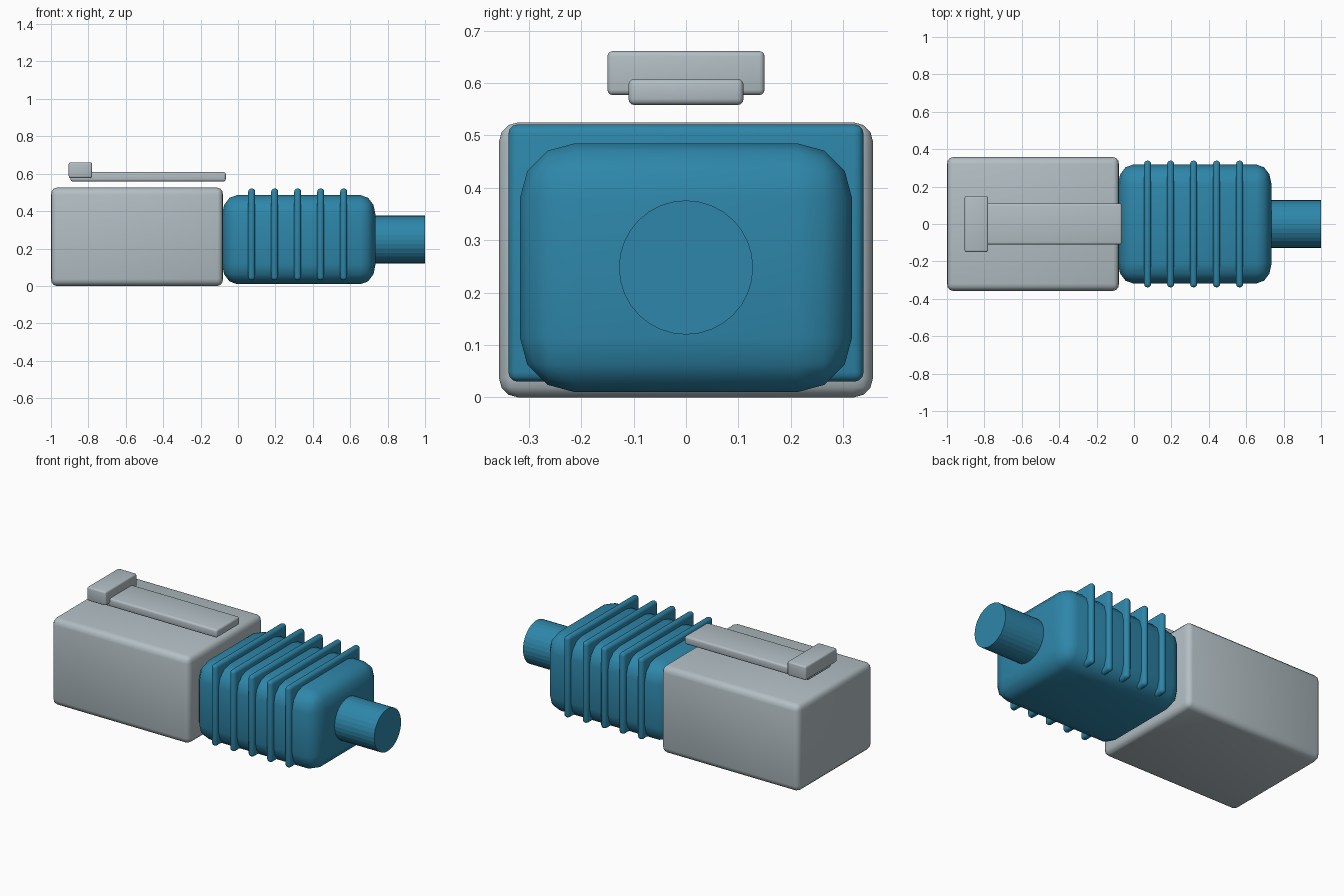
import bpy, bmesh, math
from mathutils import Matrix, Vector

cube = bpy.data.objects.get("Cube")
if cube:
    bpy.data.objects.remove(cube, do_unlink=True)


def material(name, rgb):
    m = bpy.data.materials.new(name)
    m.use_nodes = True
    m.diffuse_color = (*rgb, 1)
    m.node_tree.nodes["Principled BSDF"].inputs["Base Color"].default_value = (*rgb, 1)
    return m


grey = material("light grey plastic", (0.45, 0.52, 0.55))
blue = material("blue rubber", (0.027, 0.24, 0.40))


def finish(name, bm, mat, smooth=True):
    mesh = bpy.data.meshes.new(name)
    bm.to_mesh(mesh)
    bm.free()
    mesh.materials.append(mat)
    obj = bpy.data.objects.new(name, mesh)
    bpy.context.collection.objects.link(obj)
    if smooth:
        bpy.ops.object.select_all(action="DESELECT")
        obj.select_set(True)
        bpy.context.view_layer.objects.active = obj
        bpy.ops.object.shade_smooth_by_angle(angle=math.radians(35))
    return obj


def rounded_box(name, x, y, z, radius, mat, segments=3, x_squash=1.0):
    """Box from (low, high) ranges; x_squash shortens the rounding along x."""
    low, high = (Vector(p) for p in zip(x, y, z))
    size = high - low
    bm = bmesh.new()
    bmesh.ops.create_cube(bm, size=1)
    bmesh.ops.scale(bm, vec=(size.x / x_squash, size.y, size.z), verts=bm.verts)
    bmesh.ops.bevel(bm, geom=bm.edges[:], offset=radius, segments=segments,
                    profile=0.5, affect="EDGES", clamp_overlap=True)
    bmesh.ops.scale(bm, vec=(x_squash, 1, 1), verts=bm.verts)
    bmesh.ops.translate(bm, vec=(low + high) / 2, verts=bm.verts)
    return finish(name, bm, mat)


# Connector housing
rounded_box("housing", (-1, -0.08), (-0.357, 0.357), (0, 0.525), 0.037, grey, x_squash=0.8)

# Locking latch and its thumb tab
rounded_box("latch_bar", (-0.895, -0.065), (-0.11, 0.11), (0.558, 0.608), 0.012, grey)
rounded_box("latch_tab", (-0.905, -0.78), (-0.15, 0.15), (0.577, 0.661), 0.01, grey)

# Strain relief boot
rounded_box("boot", (-0.085, 0.735), (-0.317, 0.317), (0.01, 0.485), 0.105, blue, x_squash=0.75)

# Grip ribs around the boot
for i in range(5):
    x = 0.073 + 0.123 * i
    rounded_box(f"grip_rib_{i + 1}", (x - 0.019, x + 0.019), (-0.339, 0.339),
                (0.03, 0.521), 0.018, blue)

# Cable leaving the boot
bm = bmesh.new()
bmesh.ops.create_cone(bm, cap_ends=True, segments=32, radius1=0.128, radius2=0.128, depth=0.36)
bmesh.ops.transform(bm, verts=bm.verts, matrix=Matrix.Translation((0.82, 0, 0.248))
                    @ Matrix.Rotation(math.pi / 2, 4, "Y"))
finish("cable", bm, blue, smooth=False)
